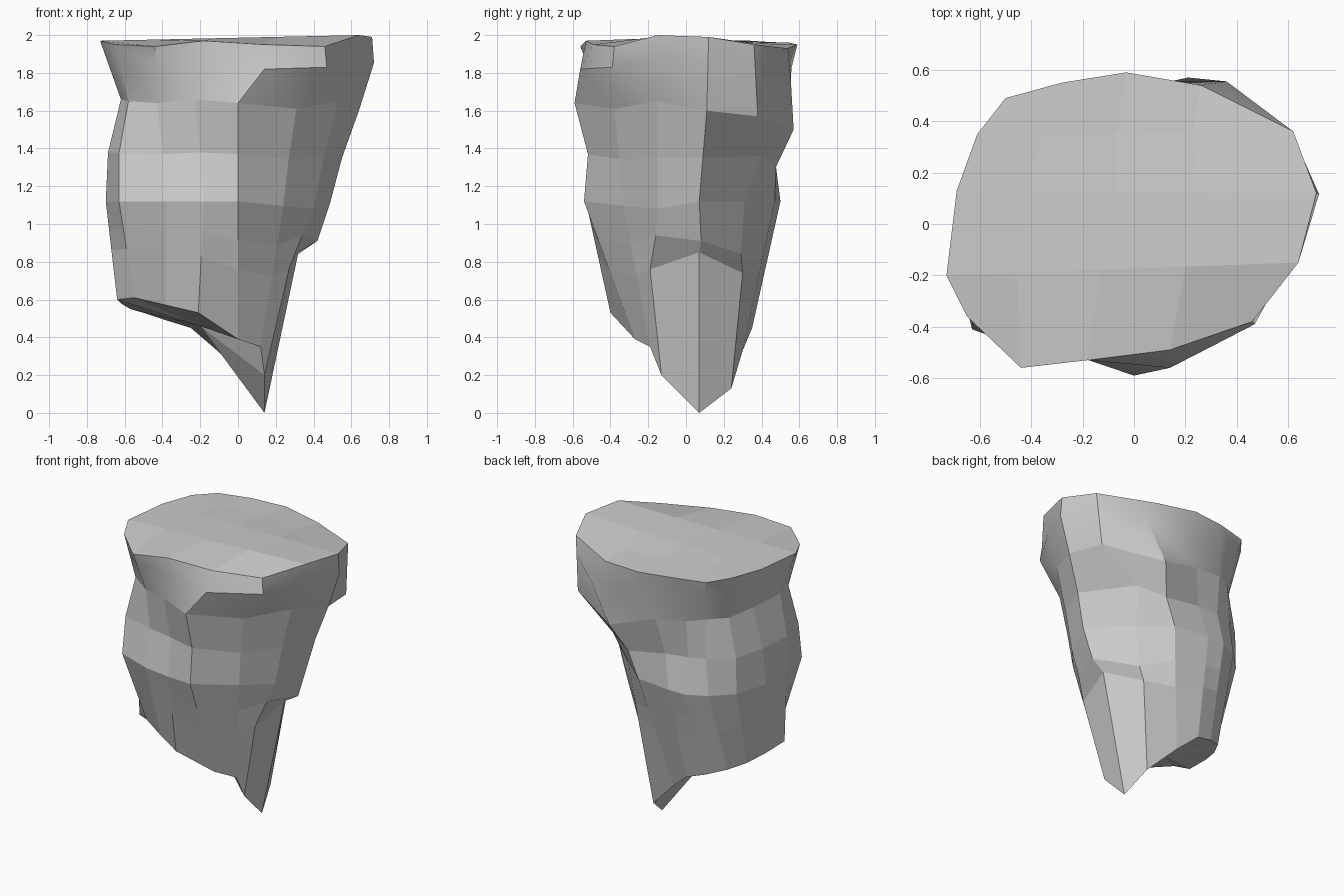
import bpy
import bmesh
from mathutils import Vector

if "Cube" in bpy.data.objects:
    bpy.data.objects.remove(bpy.data.objects["Cube"])

# Key outlines, 15 corners each, anticlockwise from the right side
rim = [(.71, .12, 1.99), (.62, .36, 1.95), (.26, .54, 1.93), (-.03, .59, 1.95), (-.28, .55, 1.96),
       (-.5, .49, 1.96), (-.61, .35, 1.97), (-.69, .13, 1.97), (-.73, -.2, 1.97), (-.65, -.36, 1.95),
       (-.44, -.56, 1.94), (-.18, -.53, 1.97), (.14, -.49, 1.95), (.46, -.38, 1.94), (.64, -.15, 2.0)]
neck = [(.64, .11, 1.6), (.59, .38, 1.57), (.21, .57, 1.5), (-.11, .5, 1.6), (-.33, .47, 1.63),
        (-.44, .41, 1.65), (-.55, .3, 1.65), (-.6, .1, 1.66), (-.62, -.18, 1.66), (-.58, -.33, 1.65),
        (-.43, -.43, 1.64), (-.23, -.51, 1.66), (0, -.59, 1.64), (.31, -.38, 1.61), (.53, -.15, 1.65)]
waist = [(.49, .07), (.24, .31), (.05, .47), (-.21, .5), (-.34, .5),
         (-.48, .43), (-.61, .3), (-.68, .07), (-.7, -.14), (-.63, -.41),
         (-.38, -.5), (-.18, -.53), (0, -.54), (.24, -.33), (.4, -.15)]
base = [(.14, .07, 0), (.09, .24, .13), (-.11, .3, .33), (-.25, .35, .45), (-.38, .32, .49),
        (-.5, .25, .53), (-.57, .13, .55), (-.62, -.01, .58), (-.64, -.2, .6), (-.55, -.25, .61),
        (-.38, -.33, .57), (-.21, -.4, .53), (0, -.27, .39), (.12, -.19, .35), (.14, -.13, .2)]

rim, neck, base = [[Vector(p) for p in ring] for ring in (rim, neck, base)]
waist = [Vector((x, y, 1.12 - .1 * max(0, x) * (y < 0))) for x, y in waist]

# Lip just below the rim
lip = [a.lerp(b, .35) for a, b in zip(rim, neck)]
lip[0].x = .72
lip[2] = Vector((.36, .555, 1.76))
lip[12] = Vector((.14, -.56, 1.82))
lip[13] = Vector((.47, -.39, 1.83))

# Crease between neck and waist
crease = []
for a, b in zip(neck, waist):
    p = a.lerp(b, .52)
    p.y *= .92 if abs(p.y) > .43 else 1
    p.x *= 1.04 if p.x < -.5 else .98
    crease.append(p)
crease[1] = Vector((.30, .40, 1.36))

# Lower bulge, with the notch on the right side
lower = [a.lerp(b, .28) for a, b in zip(waist, base)]
lower[0] = Vector((.42, .08, .91))
lower[14] = Vector((.34, -.16, .94))
notch = [a.lerp(b, .3) for a, b in zip(lower, base)]
notch[0] = Vector((.32, .07, .85))
notch[1] = Vector((.17, .30, .74))
notch[14] = Vector((.27, -.19, .76))

bm = bmesh.new()
rings = [[bm.verts.new(p) for p in ring] for ring in (rim, lip, neck, crease, waist, lower, notch, base)]
n = len(rim)

# Sides
for level, (up, down) in enumerate(zip(rings, rings[1:])):
    for i in range(n):
        j = (i + 1) % n
        face = bm.faces.new((up[i], down[i], down[j], up[j]))
        face.smooth = level < 2

# Top as a coarse grid, its rows running from the left rim to the right rim
top = rings[0]
rows = [[top[i] for i in (5, 4, 3, 2, 1)]]
for left, right in ((6, 1), (7, 0), (8, 14)):
    a, b = top[left].co, top[right].co
    middle = [bm.verts.new(a.lerp(b, t)) for t in (.2, .44, .68)]
    rows.append([top[left], *middle, top[right]])
rows.append([top[i] for i in (9, 10, 11, 12, 13)])
for back, front in zip(rows, rows[1:]):
    for k in range(4):
        corners = (back[k], front[k], front[k + 1], back[k + 1])
        bm.faces.new(list(dict.fromkeys(corners)))

# Underside fan
hub = bm.verts.new((-.2, .02, .46))
for i in range(n):
    bm.faces.new((rings[-1][(i + 1) % n], rings[-1][i], hub))

# Hard edges everywhere except inside the rounded lip
bmesh.ops.recalc_face_normals(bm, faces=bm.faces)
for edge in bm.edges:
    rounded = all(f.smooth for f in edge.link_faces)
    edge.smooth = rounded and edge.calc_face_angle(0) < .55

mesh = bpy.data.meshes.new("rock_pillar")
bm.to_mesh(mesh)
bm.free()
rock = bpy.data.objects.new("rock_pillar", mesh)
bpy.context.collection.objects.link(rock)
